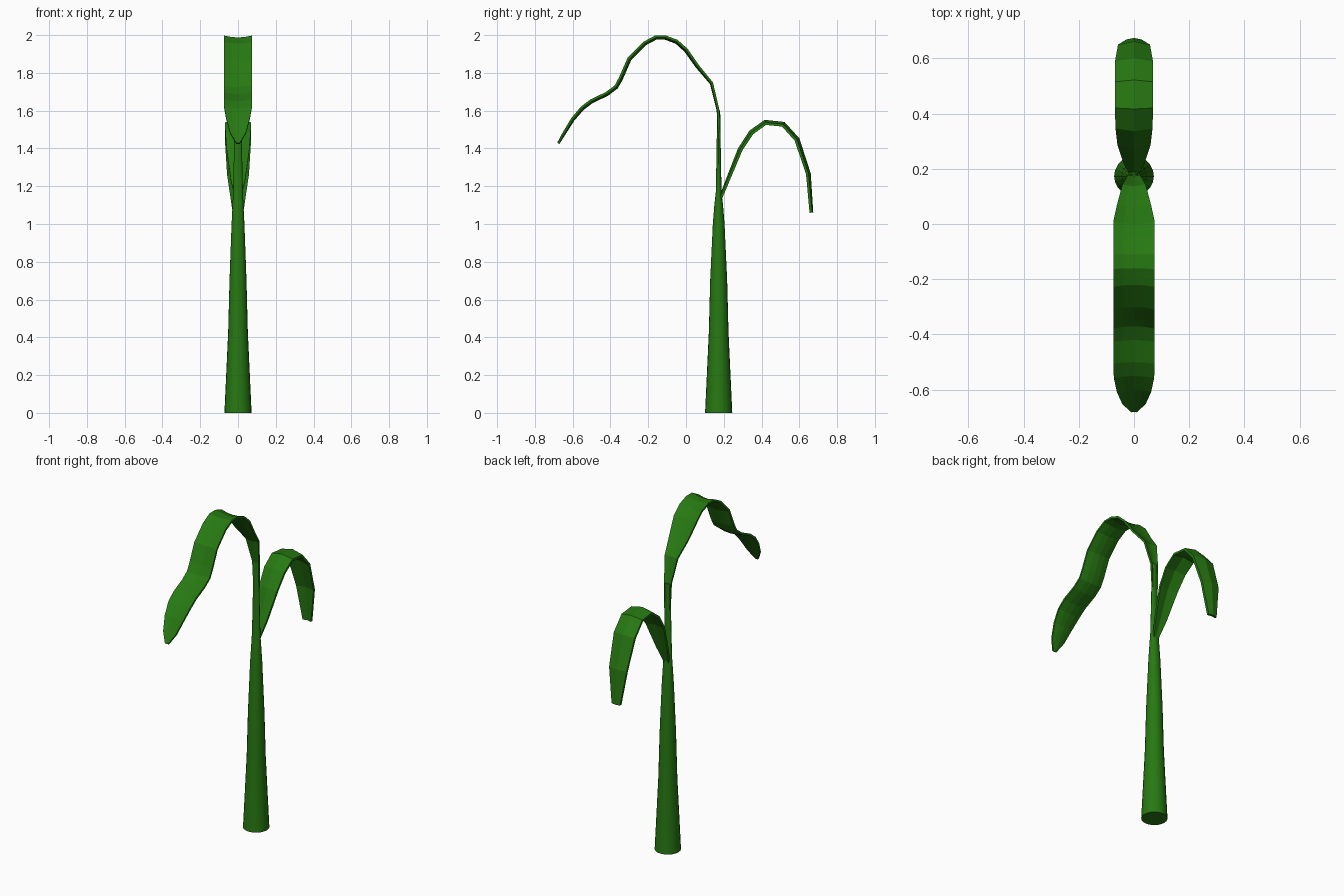
import bpy, bmesh, math
from mathutils import Vector

if "Cube" in bpy.data.objects:
    bpy.data.objects.remove(bpy.data.objects["Cube"])

green = bpy.data.materials.new("leaf green")
green.diffuse_color = (0.02, 0.19, 0.006, 1)
green.use_nodes = True
green.node_tree.nodes["Principled BSDF"].inputs["Base Color"].default_value = green.diffuse_color


def finish(name, bm):
    bmesh.ops.recalc_face_normals(bm, faces=bm.faces[:])
    me = bpy.data.meshes.new(name)
    bm.to_mesh(me)
    bm.free()
    me.materials.append(green)
    ob = bpy.data.objects.new(name, me)
    bpy.context.collection.objects.link(ob)
    return ob


def loft(name, rings):
    """Skin closed rings of equal size and cap both ends."""
    bm = bmesh.new()
    vs = [[bm.verts.new(p) for p in r] for r in rings]
    n = len(vs[0])
    for a, b in zip(vs, vs[1:]):
        for i in range(n):
            j = (i + 1) % n
            bm.faces.new((a[i], a[j], b[j], b[i]))
    bm.faces.new(vs[0])
    bm.faces.new(vs[-1])
    return finish(name, bm)


def leaf(name, path, fold, thick, columns):
    """Folded strip along (y, z, half width); fold > 0 lifts the edges."""
    rings = []
    side = 1 if path[-1][0] > path[0][0] else -1
    for i, (y, z, w) in enumerate(path):
        a, b = path[max(i - 1, 0)], path[min(i + 1, len(path) - 1)]
        t = Vector((b[0] - a[0], b[1] - a[1])).normalized()
        n = Vector((0, -t.y * side, t.x * side))      # upper side of the leaf
        us = [2 * k / (columns - 1) - 1 for k in range(columns)]
        mid = [Vector((u * w, y, z)) + n * fold * (w / 0.07) * (u * u - 0.5)
               for u in us]
        rings.append([p + n * thick / 2 for p in mid] +
                     [p - n * thick / 2 for p in reversed(mid)])
    return loft(name, rings)


# Tapering stalk
profile = [(0, 0.072, 0.072), (0.43, 0.052, 0.052), (0.7, 0.045, 0.045),
           (1.0, 0.034, 0.031), (1.1, 0.029, 0.023), (1.17, 0.026, 0.015),
           (1.4, 0.021, 0.011), (1.6, 0.017, 0.008)]
SIDES = 20
stalk = loft("stalk", [[(rx * math.cos(2 * math.pi * k / SIDES),
                         0.173 + ry * math.sin(2 * math.pi * k / SIDES), z)
                        for k in range(SIDES)] for z, rx, ry in profile])
bpy.context.view_layer.objects.active = stalk
stalk.select_set(True)
bpy.ops.object.shade_smooth_by_angle(angle=math.radians(30))

# Long upper leaf, arching to the front
leaf("upper_leaf", [
    (0.175, 1.45, 0.018), (0.17, 1.6, 0.022), (0.135, 1.745, 0.042),
    (0.06, 1.835, 0.062), (0.0, 1.92, 0.075), (-0.05, 1.965, 0.075),
    (-0.11, 1.987, 0.075), (-0.16, 1.987, 0.075), (-0.22, 1.955, 0.075),
    (-0.30, 1.873, 0.075), (-0.345, 1.77, 0.075), (-0.37, 1.725, 0.075),
    (-0.42, 1.688, 0.075), (-0.50, 1.65, 0.075), (-0.55, 1.612, 0.073),
    (-0.60, 1.553, 0.062), (-0.645, 1.48, 0.042), (-0.676, 1.427, 0.010)],
    0.010, 0.012, 5)

# Shorter lower leaf, drooping to the back
leaf("lower_leaf", [
    (0.18, 1.13, 0.015), (0.222, 1.235, 0.038), (0.287, 1.395, 0.060),
    (0.346, 1.485, 0.067), (0.42, 1.538, 0.069), (0.515, 1.528, 0.069),
    (0.588, 1.447, 0.069), (0.648, 1.265, 0.058), (0.664, 1.06, 0.028)],
    -0.014, 0.014, 3)
